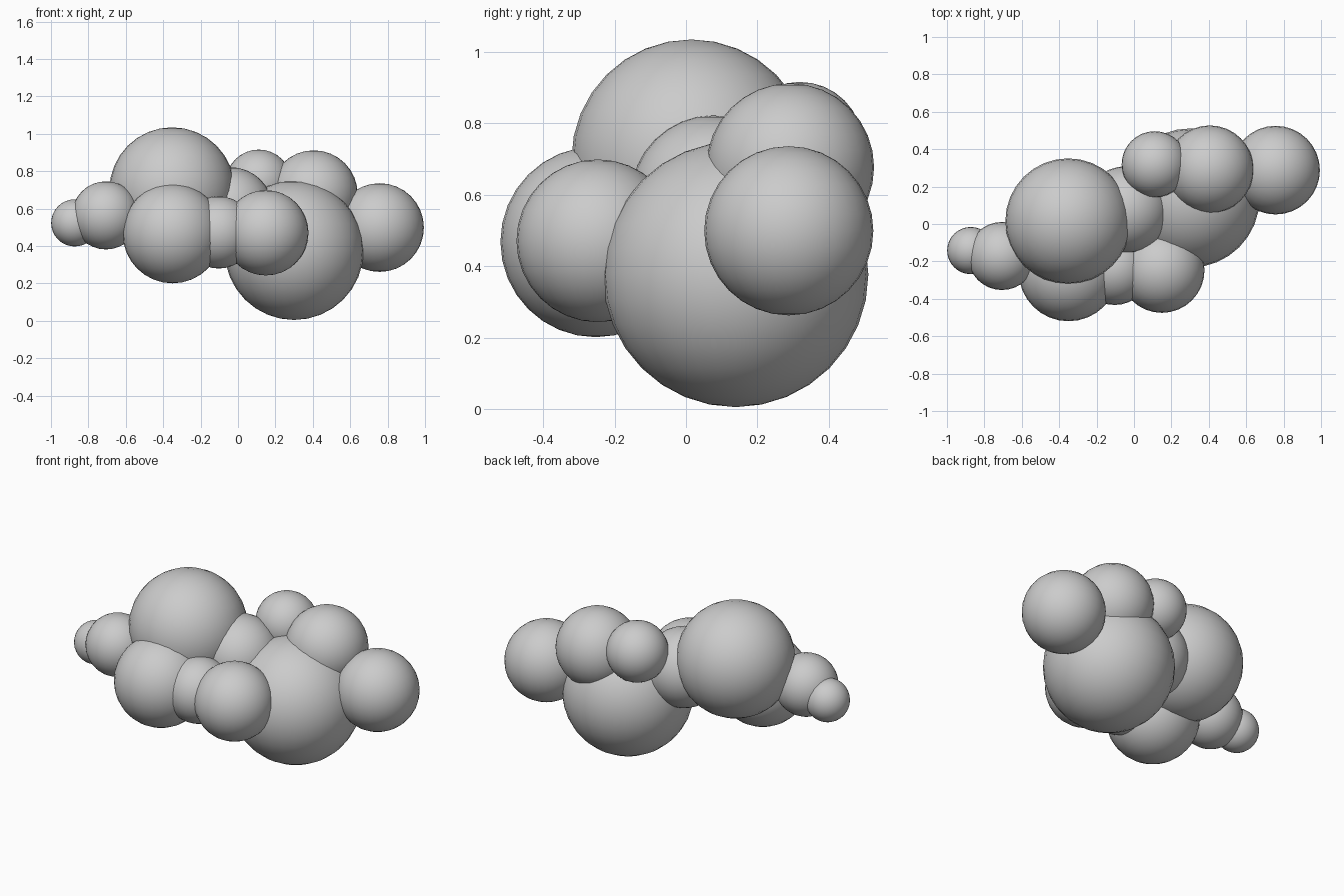
import bpy

# Cloud built from overlapping smooth puffs: name, centre, radius
PUFFS = [
    ("puff_top_left", (-0.352, 0.015, 0.699), 0.336),
    ("puff_bottom_right", (0.300, 0.139, 0.377), 0.372),
    ("puff_front_left", (-0.350, -0.253, 0.468), 0.267),
    ("puff_front_right", (0.149, -0.247, 0.471), 0.228),
    ("puff_front_middle", (-0.103, -0.240, 0.473), 0.193),
    ("puff_left", (-0.706, -0.171, 0.564), 0.182),
    ("puff_left_tip", (-0.873, -0.142, 0.524), 0.126),
    ("puff_right_end", (0.757, 0.288, 0.499), 0.237),
    ("puff_back_top", (0.405, 0.292, 0.677), 0.235),
    ("puff_back_small", (0.111, 0.319, 0.739), 0.177),
    ("puff_centre", (-0.042, 0.077, 0.590), 0.232),
]


def puff(name, centre, radius):
    bpy.ops.mesh.primitive_uv_sphere_add(
        segments=32, ring_count=16, radius=radius, location=centre)
    obj = bpy.context.object
    obj.name = name
    bpy.ops.object.shade_smooth()


for spec in PUFFS:
    puff(*spec)
